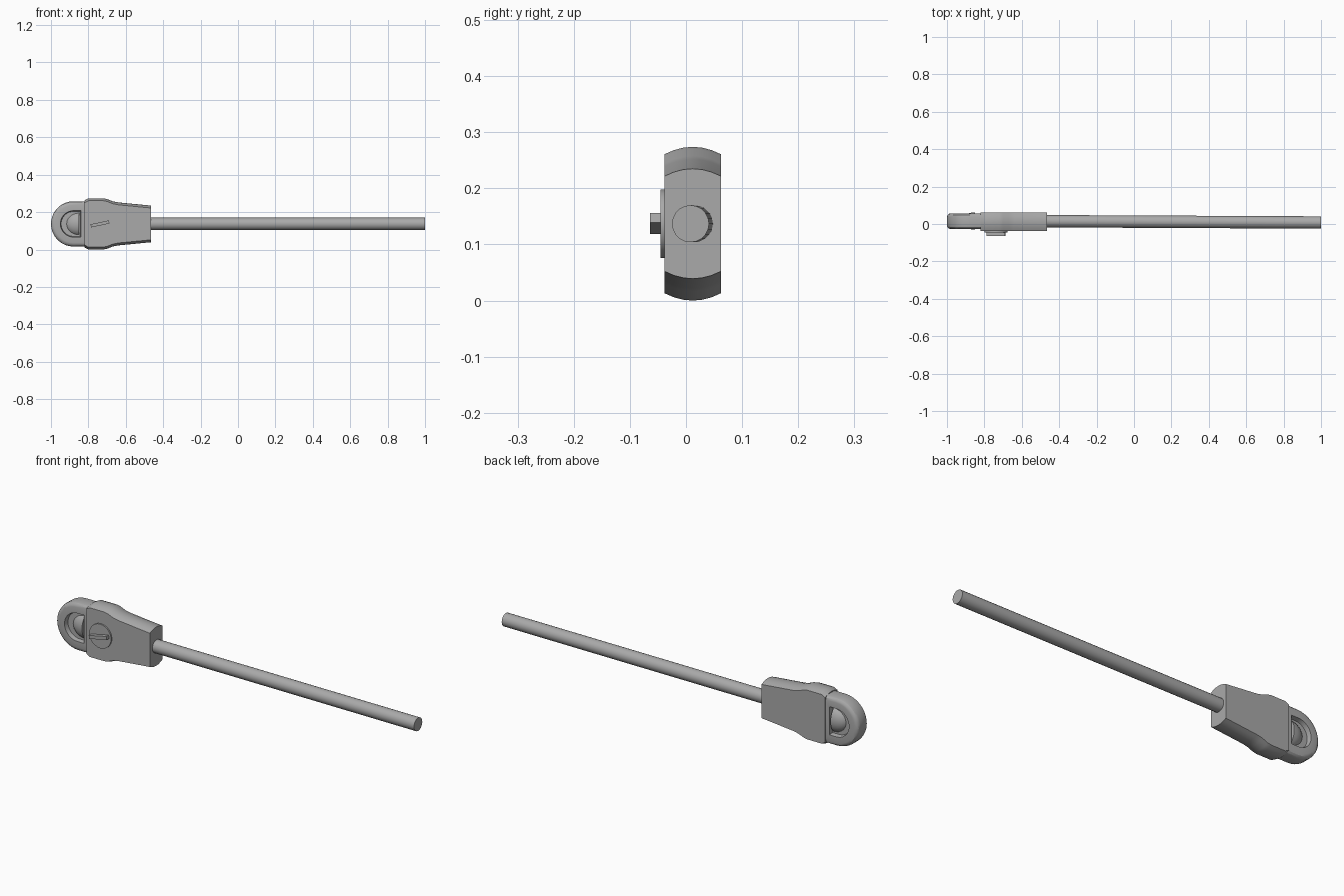
import bpy, bmesh, math
from mathutils import Matrix, Vector

if "Cube" in bpy.data.objects:
    bpy.data.objects.remove(bpy.data.objects["Cube"], do_unlink=True)

ZC = 0.137   # height of the long axis
YC = 0.012   # mid-plane of the housing

grey = bpy.data.materials.new("satin grey")
grey.use_nodes = True
grey.diffuse_color = (0.4, 0.4, 0.4, 1)
grey.node_tree.nodes["Principled BSDF"].inputs["Base Color"].default_value = (0.4, 0.4, 0.4, 1)


def finish(name, bm, angle=30):
    bmesh.ops.recalc_face_normals(bm, faces=bm.faces)
    mesh = bpy.data.meshes.new(name)
    bm.to_mesh(mesh)
    bm.free()
    mesh.materials.append(grey)
    obj = bpy.data.objects.new(name, mesh)
    bpy.context.collection.objects.link(obj)
    bpy.ops.object.select_all(action="DESELECT")
    obj.select_set(True)
    bpy.context.view_layer.objects.active = obj
    bpy.ops.object.shade_smooth_by_angle(angle=math.radians(angle))
    return obj


def rod(name, start, end, radius, sides):
    start, end = Vector(start), Vector(end)
    axis = end - start
    turn = axis.to_track_quat("Z", "Y").to_matrix().to_4x4()
    bm = bmesh.new()
    bmesh.ops.create_cone(bm, cap_ends=True, segments=sides, radius1=radius, radius2=radius,
                          depth=axis.length, matrix=Matrix.Translation((start + end) / 2) @ turn)
    return finish(name, bm)


# Housing: crowned cross-section lofted along x
def housing():
    stations = [(-0.82, 0.126), (-0.80, 0.137), (-0.72, 0.137), (-0.70, 0.133),
                (-0.67, 0.121), (-0.64, 0.115), (-0.465, 0.098)]
    steps = [i / 3 for i in range(-3, 4)]
    bm = bmesh.new()
    rings = []
    for x, half in stations:
        top = [(t, half - 0.013 * t * t) for t in steps]
        outline = top + [(t, -z) for t, z in reversed(top)]
        rings.append([bm.verts.new((x, YC + 0.05 * t, ZC + z)) for t, z in outline])
    for a, b in zip(rings, rings[1:]):
        for i in range(len(a)):
            j = (i + 1) % len(a)
            bm.faces.new((a[i], a[j], b[j], b[i]))
    bm.faces.new(rings[0])
    bm.faces.new(rings[-1])
    finish("housing", bm, 25)


# Rounded head: bevelled D-shaped slab, recessed on both sides
def head():
    back = -0.81
    n = 18
    arc = [math.pi * (0.5 + i / n) for i in range(n + 1)]
    outline = [(back, 0.121)] + [(-0.879 + 0.121 * math.cos(a), 0.121 * math.sin(a)) for a in arc]
    outline.append((back, -0.121))
    bm = bmesh.new()
    y_front, y_back = -0.027, 0.057
    face = bm.faces.new([bm.verts.new((x, y_front, ZC + z)) for x, z in outline])
    extruded = bmesh.ops.extrude_face_region(bm, geom=[face], use_keep_orig=True)["geom"]
    moved = [v for v in extruded if isinstance(v, bmesh.types.BMVert)]
    bmesh.ops.translate(bm, verts=moved, vec=(0, y_back - y_front, 0))
    bmesh.ops.recalc_face_normals(bm, faces=bm.faces)
    rim = [e for e in bm.edges
           if abs(e.verts[0].co.y - e.verts[1].co.y) < 1e-5
           and not all(abs(v.co.x - back) < 1e-5 for v in e.verts)]
    bmesh.ops.bevel(bm, geom=rim, offset=0.02, segments=3, profile=0.5, affect="EDGES")
    bm.normal_update()
    for side in (-1, 1):
        panel = max((f for f in bm.faces if f.normal.y * side > 0.95), key=lambda f: f.calc_area())
        bmesh.ops.inset_region(bm, faces=[panel], thickness=0.03, use_even_offset=True)
        bmesh.ops.inset_region(bm, faces=[panel], thickness=0.004, depth=-0.022, use_even_offset=True)
    finish("rounded_head", bm)


# Half dome filling the head recess, cut flat at its straight edge
def dome():
    bm = bmesh.new()
    cx = -0.85
    bmesh.ops.create_uvsphere(bm, u_segments=24, v_segments=16, radius=1)
    bmesh.ops.scale(bm, verts=bm.verts, vec=(0.075, 0.046, 0.065))
    bmesh.ops.translate(bm, verts=bm.verts, vec=(cx, 0.016, ZC))
    cut = bmesh.ops.bisect_plane(bm, geom=bm.verts[:] + bm.edges[:] + bm.faces[:],
                                 plane_co=(cx, 0, 0), plane_no=(1, 0, 0), clear_outer=True)
    bmesh.ops.holes_fill(bm, edges=[e for e in bm.edges if e.is_boundary], sides=0)
    finish("recess_dome", bm)


# Turn bar standing on the screw disc
def turn_bar():
    bm = bmesh.new()
    place = Matrix.Translation((-0.738, -0.053, ZC)) @ Matrix.Rotation(math.radians(-12), 4, "Y")
    bmesh.ops.create_cube(bm, size=1, matrix=place @ Matrix.Diagonal((0.1, 0.023, 0.017, 1)))
    finish("screw_bar", bm)


housing()
head()
dome()
rod("screw_disc", (-0.738, -0.045, ZC), (-0.738, 0, ZC), 0.061, 28)
turn_bar()
rod("shaft", (-0.5, 0.015, ZC), (1, 0.008, ZC), 0.033, 20)
